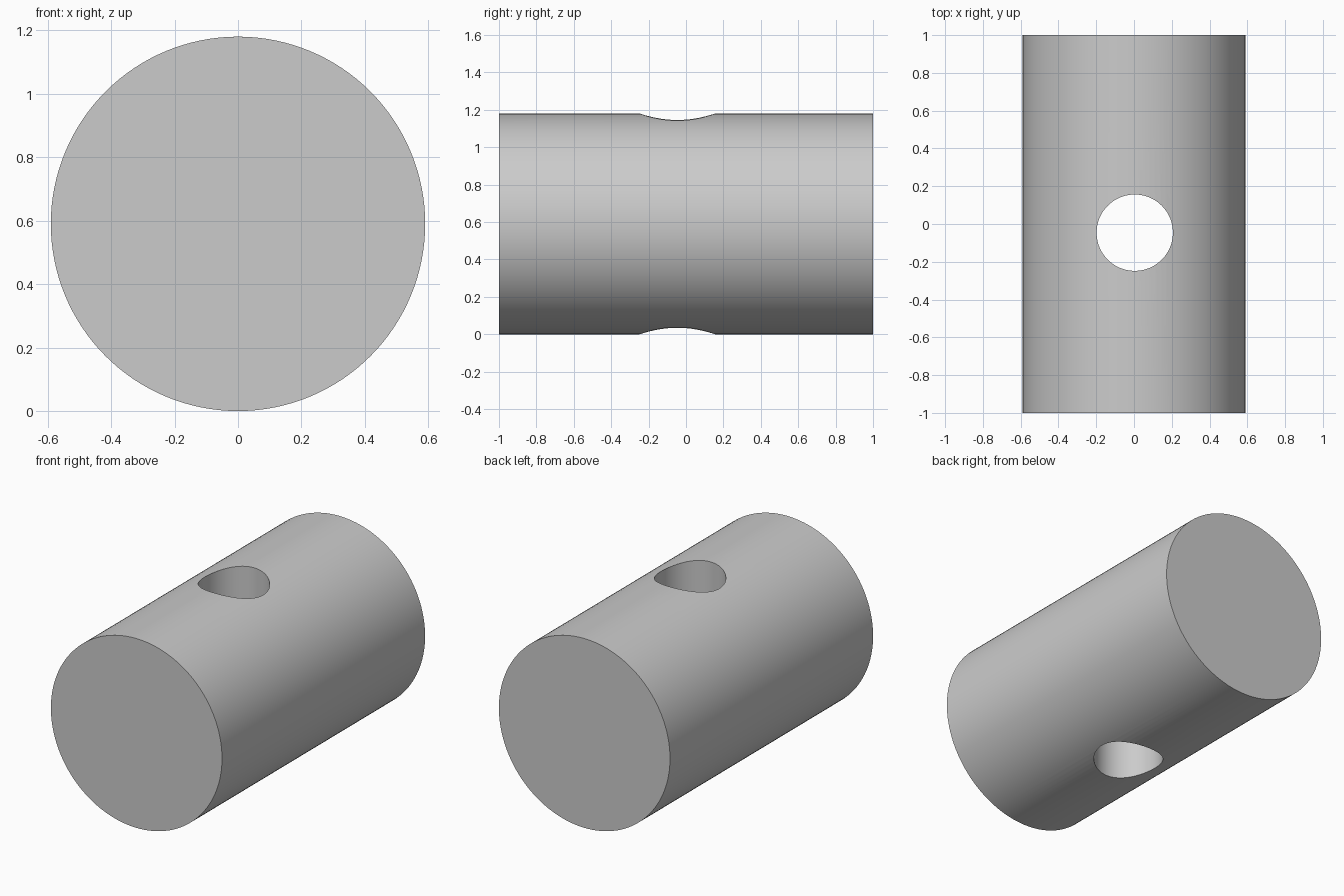
import bpy
import math

if "Cube" in bpy.data.objects:
    bpy.data.objects.remove(bpy.data.objects["Cube"], do_unlink=True)

RADIUS = 0.59
LENGTH = 2.0
HOLE_RADIUS = 0.202
HOLE_X, HOLE_Y = 0.004, -0.046

# Plain grey material
grey = bpy.data.materials.new("plain grey")
grey.use_nodes = True
colour = (0.6, 0.6, 0.6, 1.0)
grey.diffuse_color = colour
grey.node_tree.nodes["Principled BSDF"].inputs["Base Color"].default_value = colour


def cylinder(name, radius, depth, location, rotation=(0, 0, 0)):
    bpy.ops.mesh.primitive_cylinder_add(
        vertices=128, radius=radius, depth=depth, location=location, rotation=rotation)
    obj = bpy.context.object
    obj.name = name
    obj.data.materials.append(grey)
    return obj


# Solid barrel lying along y, and the vertical drill through it
barrel = cylinder("barrel", RADIUS, LENGTH, (0, 0, RADIUS), (math.pi / 2, 0, 0))
drill = cylinder("hole_cutter", HOLE_RADIUS, 2 * LENGTH, (HOLE_X, HOLE_Y, RADIUS))
drill.hide_render = True

# Cut the cross hole
cut = barrel.modifiers.new("cross_hole", 'BOOLEAN')
cut.operation = 'DIFFERENCE'
cut.solver = 'EXACT'
cut.object = drill
bpy.ops.object.select_all(action='DESELECT')
barrel.select_set(True)
bpy.context.view_layer.objects.active = barrel
bpy.ops.object.modifier_apply(modifier=cut.name)
bpy.data.objects.remove(drill, do_unlink=True)

# Smooth walls, sharp rims
bpy.ops.object.shade_smooth_by_angle(angle=math.radians(30))
